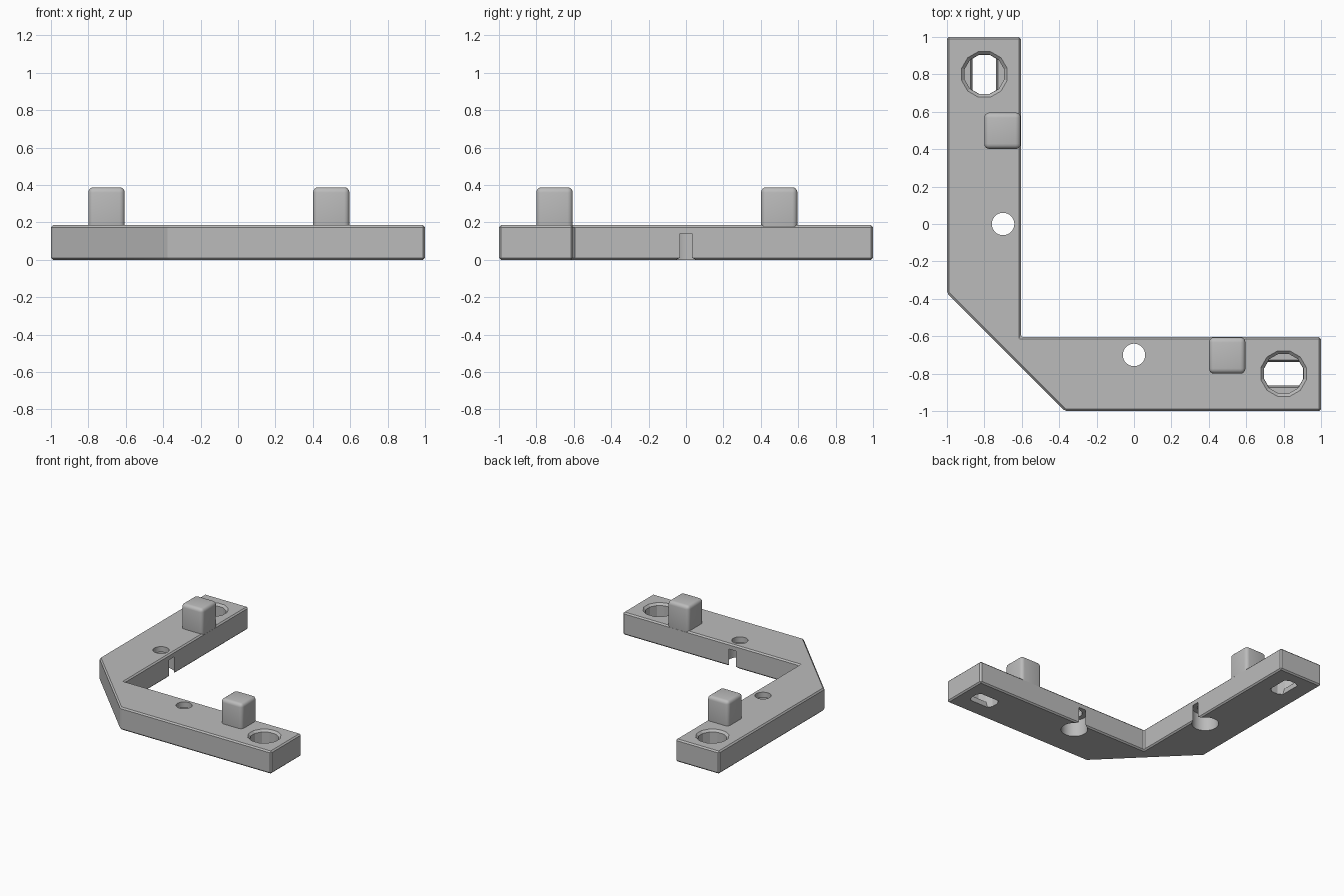
import bpy, bmesh, math
from mathutils import Matrix

cube = bpy.data.objects.get("Cube")
if cube:
    bpy.data.objects.remove(cube, do_unlink=True)

HEIGHT = 0.185
INNER = -0.605

grey = bpy.data.materials.new("plain grey")
grey.use_nodes = True
grey.diffuse_color = (0.5, 0.5, 0.5, 1)
grey.node_tree.nodes["Principled BSDF"].inputs["Base Color"].default_value = (0.5, 0.5, 0.5, 1)


def make_object(name, bm):
    bmesh.ops.recalc_face_normals(bm, faces=bm.faces[:])
    mesh = bpy.data.meshes.new(name)
    bm.to_mesh(mesh)
    bm.free()
    obj = bpy.data.objects.new(name, mesh)
    mesh.materials.append(grey)
    bpy.context.collection.objects.link(obj)
    return obj


def activate(obj):
    bpy.ops.object.select_all(action='DESELECT')
    obj.select_set(True)
    bpy.context.view_layer.objects.active = obj


def bevel(obj, width, segments):
    mod = obj.modifiers.new("edge_bevel", 'BEVEL')
    mod.width, mod.segments = width, segments
    mod.limit_method = 'ANGLE'
    activate(obj)
    bpy.ops.object.modifier_apply(modifier=mod.name)


def cut(target, cutter):
    mod = target.modifiers.new("cut", 'BOOLEAN')
    mod.operation, mod.solver, mod.object = 'DIFFERENCE', 'EXACT', cutter
    activate(target)
    bpy.ops.object.modifier_apply(modifier=mod.name)
    bpy.data.objects.remove(cutter, do_unlink=True)


def cylinder(x, y, z0, z1, r0, r1, sides, slot_axis=None):
    """Round cutter; slot_axis trims it to a band with slightly flared sides."""
    bm = bmesh.new()
    bmesh.ops.create_cone(bm, cap_ends=True, segments=sides, radius1=r0, radius2=r1, depth=z1 - z0)
    turn = math.pi / sides
    bmesh.ops.transform(bm, verts=bm.verts[:], matrix=Matrix.Translation((0, 0, (z0 + z1) / 2))
                        @ Matrix.Rotation(turn, 4, 'Z'))
    if slot_axis is not None:
        for side in (-1, 1):
            point, normal = [0, 0, 0], [0, 0, -0.2]
            point[slot_axis], normal[slot_axis] = side * 0.063, side
            cutplane = bmesh.ops.bisect_plane(bm, geom=bm.verts[:] + bm.edges[:] + bm.faces[:],
                                              plane_co=point, plane_no=normal, clear_outer=True)
            edges = [e for e in cutplane["geom_cut"] if isinstance(e, bmesh.types.BMEdge)]
            bmesh.ops.holes_fill(bm, edges=edges)
    bmesh.ops.translate(bm, verts=bm.verts[:], vec=(x, y, 0))
    return make_object("cutter", bm)


# L-shaped bracket with a clipped outer corner
outline = [(-1, -0.37), (-0.37, -1), (1, -1), (1, INNER), (INNER, INNER), (INNER, 1), (-1, 1)]
bm = bmesh.new()
base = bm.faces.new([bm.verts.new((x, y, 0)) for x, y in outline])
top = bmesh.ops.extrude_face_region(bm, geom=[base])["geom"]
bmesh.ops.translate(bm, verts=[v for v in top if isinstance(v, bmesh.types.BMVert)], vec=(0, 0, HEIGHT))
bracket = make_object("corner_bracket", bm)
bevel(bracket, 0.011, 1)

# The two arms mirror each other by swapping x and y
for arm, swap in (("front", False), ("side", True)):
    def place(u, v):
        return (v, u) if swap else (u, v)

    # End socket: chamfered round recess above a narrow through slot
    hx, hy = place(0.8, -0.8)
    cut(bracket, cylinder(hx, hy, 0.05, HEIGHT + 0.1, 0.109, 0.109, 12))
    cut(bracket, cylinder(hx, hy, HEIGHT - 0.018, HEIGHT + 0.002, 0.108, 0.128, 12))
    cut(bracket, cylinder(hx, hy, -0.1, 0.1, 0.108, 0.108, 12, 0 if swap else 1))

    # Screw hole with a wide counterbore underneath that breaks the inner wall
    sx, sy = place(0, -0.7)
    cut(bracket, cylinder(sx, sy, -0.1, HEIGHT + 0.1, 0.06, 0.06, 48))
    cut(bracket, cylinder(sx, sy, -0.1, 0.14, 0.1, 0.1, 64))

    # Rounded locating peg
    bm = bmesh.new()
    bmesh.ops.create_cube(bm, size=1)
    px, py = place(0.4985, -0.703)
    bmesh.ops.transform(bm, verts=bm.verts[:], matrix=Matrix.Translation((px, py, 0.265))
                        @ Matrix.Diagonal((0.195, 0.195, 0.245, 1)))
    peg = make_object(arm + "_peg", bm)
    bevel(peg, 0.028, 4)
    activate(peg)
    bpy.ops.object.shade_smooth_by_angle(angle=math.radians(35))

activate(bracket)
bpy.ops.object.shade_smooth_by_angle(angle=math.radians(20))
